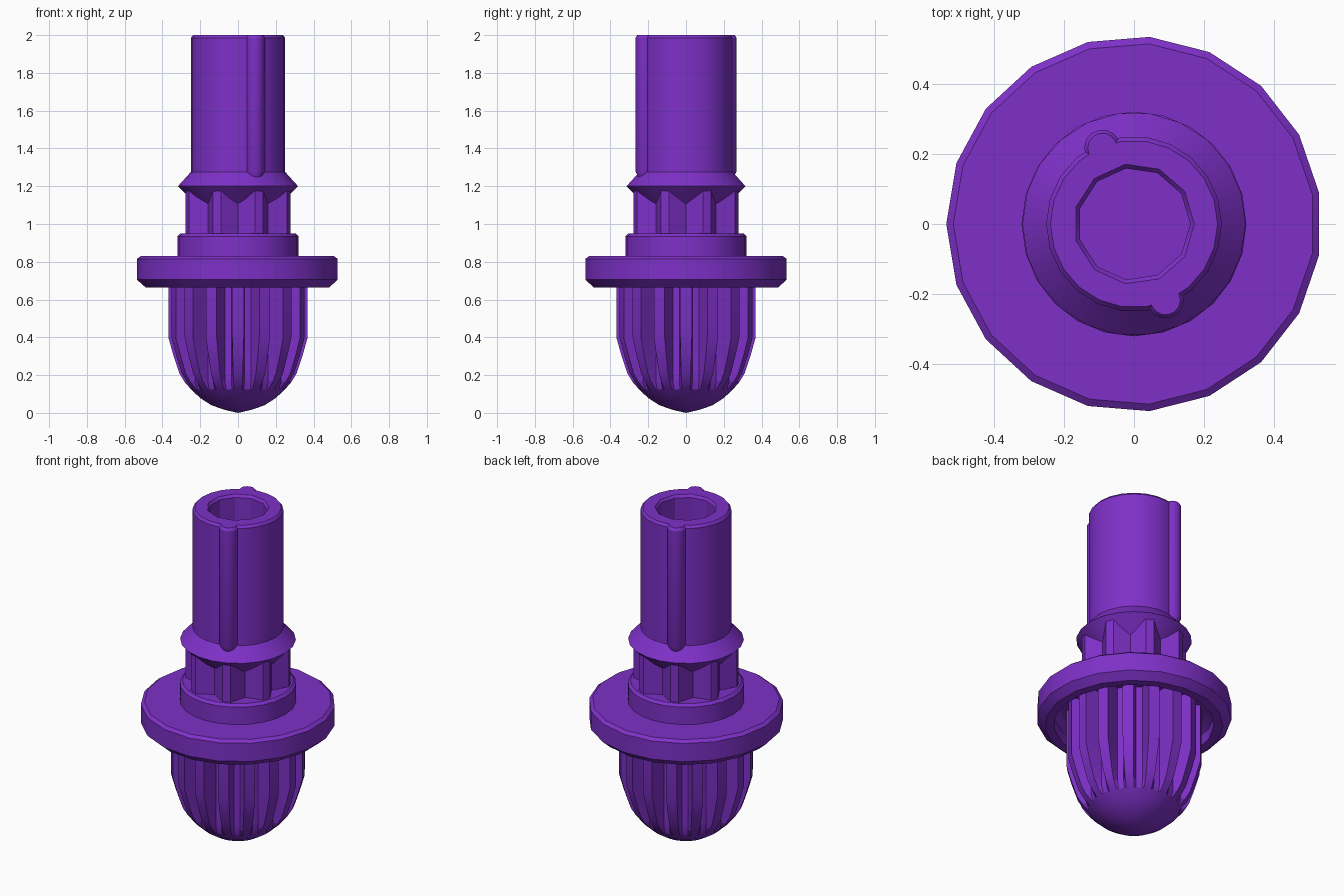
import bpy, bmesh, math

if "Cube" in bpy.data.objects:
    bpy.data.objects.remove(bpy.data.objects["Cube"])

purple = bpy.data.materials.new("purple plastic")
purple.diffuse_color = (0.21, 0.03, 0.58, 1)
purple.use_nodes = True
purple.node_tree.nodes["Principled BSDF"].inputs["Base Color"].default_value = purple.diffuse_color


def loft(name, rings, smooth=30):
    """Skin stacked closed rings of equal length and cap both ends."""
    bm = bmesh.new()
    loops = [[bm.verts.new(p) for p in ring] for ring in rings]
    n = len(loops[0])
    for a, b in zip(loops, loops[1:]):
        for i in range(n):
            j = (i + 1) % n
            bm.faces.new((a[i], a[j], b[j], b[i]))
    bm.faces.new(loops[0][::-1])
    bm.faces.new(loops[-1])
    bmesh.ops.remove_doubles(bm, verts=bm.verts, dist=0.0001)
    bmesh.ops.recalc_face_normals(bm, faces=bm.faces)
    mesh = bpy.data.meshes.new(name)
    bm.to_mesh(mesh)
    bm.free()
    mesh.materials.append(purple)
    obj = bpy.data.objects.new(name, mesh)
    bpy.context.collection.objects.link(obj)
    bpy.ops.object.select_all(action='DESELECT')
    obj.select_set(True)
    bpy.context.view_layer.objects.active = obj
    bpy.ops.object.shade_smooth_by_angle(angle=math.radians(smooth))
    return obj


def ring(r, z, n, start=0.0, x=0.0, y=0.0):
    return [(x + r * math.cos(start + math.tau * i / n),
             y + r * math.sin(start + math.tau * i / n), z) for i in range(n)]


def lathe(name, profile, n, start=0.0, x=0.0, y=0.0):
    return loft(name, [ring(r, z, n, start, x, y) for r, z in profile])


def polar_ring(points, z):
    return [(r * math.cos(a), r * math.sin(a), z) for a, r in points]


# Wide flange with a hollow underside
lathe("flange", [(0.40, 0.755), (0.44, 0.73), (0.44, 0.665), (0.49, 0.665),
                 (0.535, 0.705), (0.535, 0.815), (0.515, 0.83)],
      19, math.pi / 19)

# Collar standing on the flange
lathe("collar", [(0.32, 0.80), (0.32, 0.935), (0.305, 0.95)], 24)

# Neck with eight teeth and V grooves
teeth = []
for k in range(8):
    a = math.tau * (k + 0.5) / 8
    teeth += [(a - 0.08, 0.292), (a + 0.08, 0.292), (a + math.pi / 8, 0.225)]
loft("splined_neck", [polar_ring(teeth, 0.93), polar_ring(teeth, 1.19)])

# Hollow shaft with its conical skirt; the bore has eleven flat sides
N = 22
outer = [(0.19, 1.07), (0.318, 1.2), (0.25, 1.275), (0.25, 1.985), (0.238, 2.0)]
bore = [(0.172, 2.0), (0.16, 1.985), (0.16, 1.2)]
rings = [ring(r, z, N) for r, z in outer]
for r, z in bore:
    flat = r * math.cos(math.pi / 11)
    rings.append(polar_ring([(math.tau * i / N, flat if i % 2 else r)
                             for i in range(N)], z))
loft("hollow_shaft", rings)

# Two opposite key ribs on the shaft
for side, label in ((1, "front_key_rib"), (-1, "back_key_rib")):
    lathe(label, [(0.015, 1.232), (0.036, 1.245), (0.052, 1.28),
                  (0.052, 1.985), (0.042, 2.0)], 14, 0, 0.09 * side, -0.217 * side)

# Fluted bulb: ribs follow the dome, grooves run straight down until they meet it
dome = [(0.0, 0.0), (0.07, 0.016), (0.14, 0.04), (0.20, 0.078), (0.25, 0.125),
        (0.285, 0.165), (0.312, 0.21), (0.345, 0.31), (0.37, 0.40), (0.37, 0.76)]
RIBS = 16
step = math.tau / RIBS
rings = []
for r, z in dome:
    inner = min(r, 0.262)
    points = []
    for k in range(RIBS):
        a = k * step
        points += [(a - 0.21 * step, r), (a + 0.21 * step, r),
                   (a + 0.33 * step, inner), (a + 0.67 * step, inner)]
    rings.append(polar_ring(points, z))
loft("fluted_bulb", rings)
